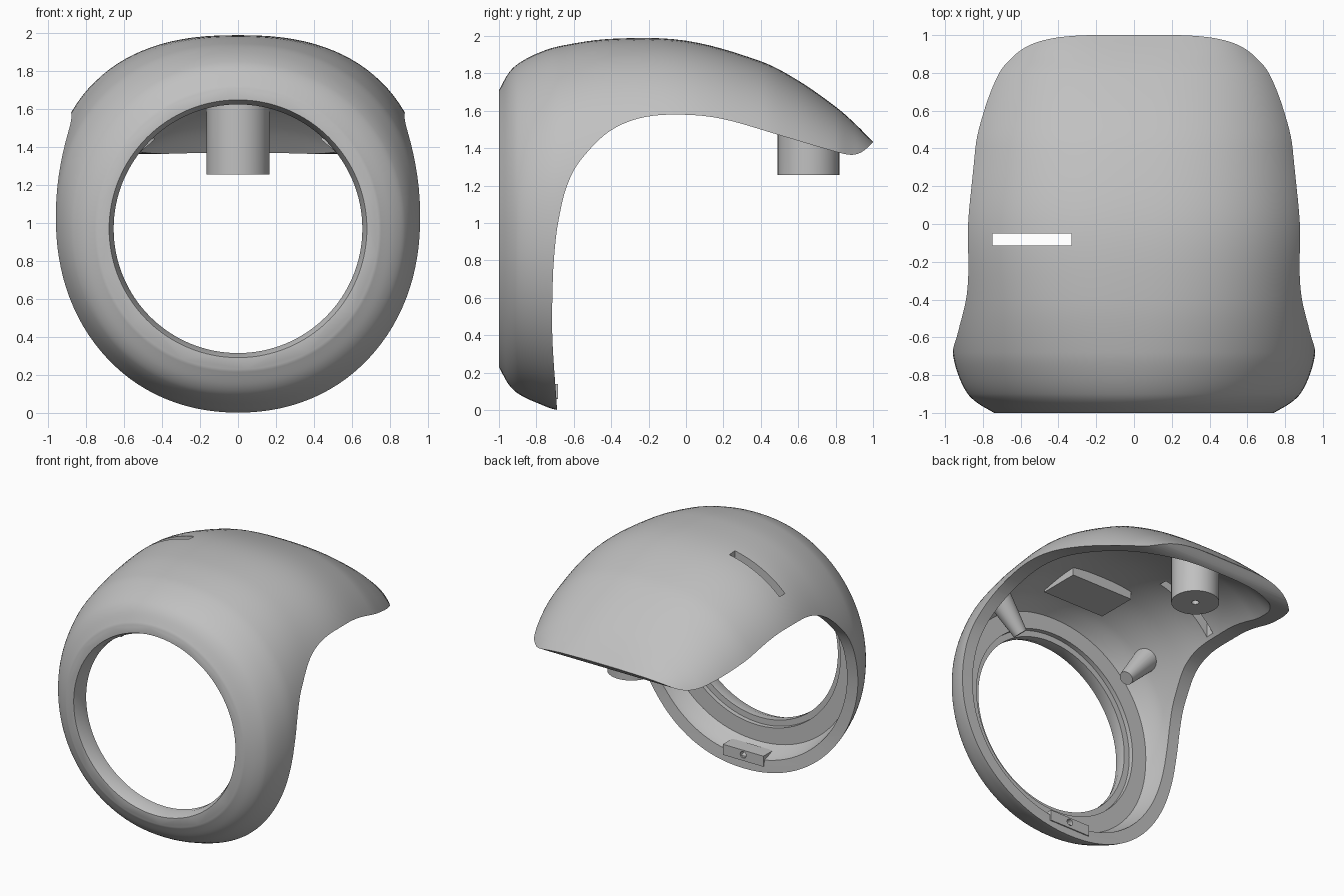
import bpy, bmesh, math
from mathutils import Vector

if "Cube" in bpy.data.objects:
    bpy.data.objects.remove(bpy.data.objects["Cube"])

grey = bpy.data.materials.new("plain_grey")
grey.use_nodes = True
grey.diffuse_color = (0.53, 0.53, 0.53, 1)
grey.node_tree.nodes["Principled BSDF"].inputs["Base Color"].default_value = (0.53, 0.53, 0.53, 1)

# Body stations: y, half width, top z, middle z, bottom z, upper roundness
STATIONS = [
    (-1.0, .74, 1.71, .97, .23, 2.0), (-.95, .825, 1.80, .97, .14, 2.03),
    (-.9, .88, 1.85, .98, .09, 2.06), (-.8, .93, 1.905, .99, .04, 2.12),
    (-.68, .96, 1.945, 1, 0, 2.2), (-.4, .975, 1.985, 1, 0, 2.38),
    (0, 1.0, 1.975, 1, 0, 2.48), (.4, .945, 1.865, 1, 0, 2.5),
    (.6, .89, 1.762, 1, 0, 2.52), (.8, .805, 1.622, 1, 0, 2.65),
    (.9, .715, 1.535, 1, 0, 2.95), (1.0, .6, 1.435, 1, 0, 3.8),
]
# Side view outline of the open rear: y, z
OPENING = [
    (-.69, -.1), (-.69, .01), (-.715, .4), (-.71, .75), (-.675, 1.05), (-.62, 1.24),
    (-.54, 1.365), (-.41, 1.49), (-.25, 1.56), (-.06, 1.58), (.18, 1.56),
    (.5, 1.47), (.77, 1.39), (.88, 1.365), (.94, 1.38), (1.0, 1.432), (1.1, 1.53),
]


def spline(rows, steps):
    """Smooth rows of values running through every given row."""
    rows = [Vector(r) for r in rows]
    out = []
    for i in range(len(rows) - 1):
        p, q = rows[i], rows[i + 1]
        o = rows[i - 1] if i else p
        r = rows[i + 2] if i + 2 < len(rows) else q
        h = q[0] - p[0]
        # slopes against the first column keep unevenly spaced rows smooth
        m0 = (q - o) * (h / (q[0] - o[0])) if q[0] > o[0] and h > 0 else (q - o) / 2
        m1 = (r - p) * (h / (r[0] - p[0])) if r[0] > p[0] and h > 0 else (r - p) / 2
        for s in range(steps):
            t = s / steps
            out.append(p * (2*t**3 - 3*t**2 + 1) + m0 * (t**3 - 2*t**2 + t)
                       + q * (3*t**2 - 2*t**3) + m1 * (t**3 - t**2))
    return out + [rows[-1]]


def finish(bm, name):
    bmesh.ops.recalc_face_normals(bm, faces=bm.faces)
    mesh = bpy.data.meshes.new(name)
    bm.to_mesh(mesh)
    bm.free()
    mesh.materials.append(grey)
    obj = bpy.data.objects.new(name, mesh)
    bpy.context.collection.objects.link(obj)
    return obj


def skin(name, rings):
    """Closed solid through a row of matching rings."""
    bm = bmesh.new()
    loops = [[bm.verts.new(p) for p in ring] for ring in rings]
    n = len(loops[0])
    for a, b in zip(loops, loops[1:]):
        for i in range(n):
            j = (i + 1) % n
            bm.faces.new((a[i], a[j], b[j], b[i]))
    bm.faces.new(loops[0])
    bm.faces.new(loops[-1])
    return finish(bm, name)


def body(name, inset, start, end, count=112):
    """Body volume, shrunk by inset (more near the tail), between two y positions."""
    rows = [r for r in spline(STATIONS, 6) if start - .001 <= r[0] <= end + .001]
    rings = []
    for y, w, top, mid, low, n in rows:
        gap = inset * (1 + 6.4 * max(0, y - .6) ** 2)
        ring = []
        for k in range(count):
            c, s = math.cos(math.tau * k / count), math.sin(math.tau * k / count)
            e = 2 / n if s >= 0 else 2 / 2.1
            half = (top - mid if s >= 0 else mid - low) - gap
            ring.append((math.copysign(abs(c) ** e, c) * (w - gap), y,
                         mid + math.copysign(abs(s) ** e, s) * half))
        rings.append(ring)
    return skin(name, rings)


def rod(name, a, b, ra, rb, count=64):
    """Round bar or cone between two points."""
    a, b = Vector(a), Vector(b)
    d = b - a
    u = d.orthogonal().normalized()
    v = d.cross(u).normalized()
    angles = [math.tau * k / count for k in range(count)]
    return skin(name, [[p + (u * math.cos(t) + v * math.sin(t)) * r for t in angles]
                       for p, r in ((a, ra), (b, rb))])


def box(name, low, high):
    corners = ((0, 0), (1, 0), (1, 1), (0, 1))
    return skin(name, [[((low, high)[i][0], (low, high)[j][1], z) for i, j in corners]
                       for z in (low[2], high[2])])


def combine(obj, tool, operation="DIFFERENCE"):
    mod = obj.modifiers.new("cut", "BOOLEAN")
    mod.operation, mod.object, mod.solver = operation, tool, "EXACT"
    bpy.context.view_layer.objects.active = obj
    bpy.ops.object.modifier_apply(modifier=mod.name)
    bpy.data.objects.remove(tool)


def smooth(obj):
    bpy.ops.object.select_all(action="DESELECT")
    obj.select_set(True)
    bpy.context.view_layer.objects.active = obj
    bpy.ops.object.shade_smooth_by_angle(angle=math.radians(32))


def fit_inside(obj):
    """Trim a part so that it ends within the shell wall."""
    combine(obj, body("limit", .04, -1, 1), "INTERSECT")
    smooth(obj)


# Hollow cowl with its swept open rear
shell = body("cowl_shell", 0, -1, 1)
combine(shell, body("cavity", .09, -.86, .94))
outline = [(p[0], p[1]) for p in spline(OPENING, 5)] + [(1.1, -.1)]
combine(shell, skin("opening", [[(x, y, z) for y, z in outline] for x in (-1.2, 1.2)]))

# Round lamp hole with a bevelled front lip and a rear seat
C = .97
combine(shell, rod("lamp_hole", (0, -1.1, C), (0, -.75, C), .655, .655, 128))
combine(shell, rod("lamp_bevel", (0, -1.02, C), (0, -.94, C), .687, .655, 128))
combine(shell, rod("lamp_seat", (0, -.885, C), (0, -.75, C), .7, .7, 128))

# Narrow slot through the top
combine(shell, box("slot", (-.75, -.115, 1.5), (-.33, -.05, 2.2)))
smooth(shell)

# Mounting boss hanging under the tail
boss = rod("rear_boss", (0, .655, 1.257), (0, .655, 1.9), .165, .165)
combine(boss, rod("boss_hole", (0, .655, 1.2), (0, .655, 1.4), .025, .025, 24))
fit_inside(boss)

# Flat pad under the roof behind the lamp
fit_inside(box("roof_pad", (-.26, -.65, 1.82), (.26, -.34, 2.1)))

# Tapered posts inside the upper sides
for side, label in ((1, "left"), (-1, "right")):
    fit_inside(rod(label + "_post", (side * .475, -.65, 1.41), (side * .72, -.66, 1.7),
                   .05, .1, 40))

# Fixing tab with a screw hole at the bottom of the ring
tab = box("bottom_tab", (-.17, -.8, .06), (.17, -.685, .14))
combine(tab, rod("tab_hole", (0, -.9, .105), (0, -.6, .105), .025, .025, 24))
smooth(tab)
